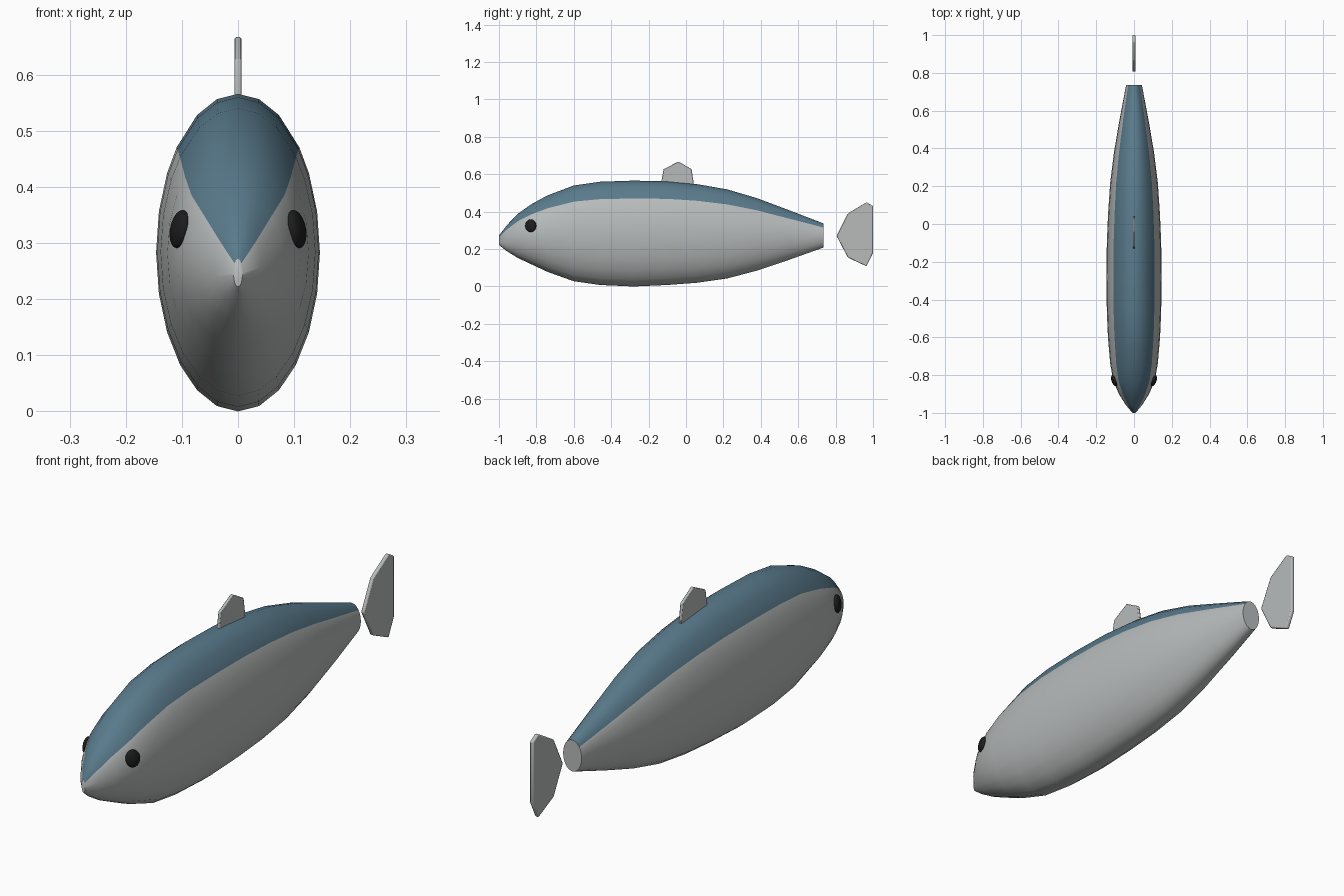
import bpy, bmesh, math

if "Cube" in bpy.data.objects:
    bpy.data.objects.remove(bpy.data.objects["Cube"])


def material(name, rgb):
    m = bpy.data.materials.new(name)
    m.use_nodes = True
    m.diffuse_color = (*rgb, 1)
    m.node_tree.nodes["Principled BSDF"].inputs["Base Color"].default_value = (*rgb, 1)
    return m


silver = material("silver grey", (0.48, 0.50, 0.50))
blue = material("slate blue", (0.10, 0.195, 0.26))
black = material("eye black", (0.012, 0.012, 0.012))


def finish(bm, name, mats, angle):
    bmesh.ops.recalc_face_normals(bm, faces=bm.faces)
    mesh = bpy.data.meshes.new(name)
    bm.to_mesh(mesh)
    bm.free()
    for m in mats:
        mesh.materials.append(m)
    ob = bpy.data.objects.new(name, mesh)
    bpy.context.collection.objects.link(ob)
    bpy.ops.object.select_all(action="DESELECT")
    ob.select_set(True)
    bpy.context.view_layer.objects.active = ob
    bpy.ops.object.shade_smooth_by_angle(angle=math.radians(angle))
    return ob


# Body: elliptical sections along y (y, bottom, top, half width)
SECTIONS = [
    (-1.0, 0.222, 0.272, 0.008), (-0.96, 0.19, 0.325, 0.042),
    (-0.9, 0.153, 0.388, 0.08), (-0.83, 0.12, 0.438, 0.11),
    (-0.74, 0.078, 0.487, 0.126), (-0.6, 0.028, 0.54, 0.138),
    (-0.46, 0.008, 0.56, 0.144), (-0.28, 0.0, 0.566, 0.146),
    (-0.1, 0.008, 0.562, 0.144), (0.06, 0.02, 0.547, 0.137),
    (0.22, 0.043, 0.519, 0.126), (0.38, 0.085, 0.472, 0.106),
    (0.55, 0.142, 0.408, 0.077), (0.735, 0.208, 0.337, 0.042),
]
SIDES = 24
bm = bmesh.new()
rings = []
for y, low, high, half in SECTIONS:
    ring = []
    for i in range(SIDES):
        a = 360 * i / SIDES
        # Lower the colour edge slightly below the diagonal
        a = {45: 41.5, 135: 138.5}.get(round(a), a)
        a = math.radians(a)
        ring.append(bm.verts.new((half * math.cos(a), y,
                                  (low + high) / 2 + (high - low) / 2 * math.sin(a))))
    rings.append(ring)
for r, s in zip(rings, rings[1:]):
    for i in range(SIDES):
        j = (i + 1) % SIDES
        f = bm.faces.new((r[i], r[j], s[j], s[i]))
        f.material_index = 1 if 3 <= i < 9 else 0
bm.faces.new(rings[0])
bm.faces.new(rings[-1])
finish(bm, "body", [silver, blue], 50)


# Fins: flat outlines in the yz plane, thickened and softened
def fin(name, outline, thickness):
    bm = bmesh.new()
    face = bm.faces.new([bm.verts.new((-thickness / 2, y, z)) for y, z in outline])
    out = bmesh.ops.extrude_face_region(bm, geom=[face])["geom"]
    bmesh.ops.translate(bm, vec=(thickness, 0, 0),
                        verts=[v for v in out if isinstance(v, bmesh.types.BMVert)])
    ob = finish(bm, name, [silver], 40)
    bevel = ob.modifiers.new("soft edge", "BEVEL")
    bevel.width = thickness * 0.3
    bevel.segments = 2


fin("dorsal_fin", [(-0.13, 0.53), (-0.13, 0.57), (-0.12, 0.627), (-0.04, 0.668),
                   (0.03, 0.627), (0.04, 0.56), (0.04, 0.53)], 0.012)
fin("tail_fin", [(0.805, 0.27), (0.865, 0.39), (0.965, 0.45), (1.0, 0.43),
                 (1.0, 0.18), (0.965, 0.108), (0.865, 0.155)], 0.016)

# Eyes: flattened spheres lying along the sides of the head
for side, name in ((1, "left_eye"), (-1, "right_eye")):
    bm = bmesh.new()
    bmesh.ops.create_uvsphere(bm, u_segments=16, v_segments=10, radius=1)
    for v in bm.verts:
        x, y, z = v.co.x * 0.015, v.co.y * 0.03, v.co.z * 0.034
        v.co = (side * (0.104 + x + 0.3 * y - 0.15 * z), -0.83 + y, 0.325 + z)
    finish(bm, name, [black], 60)
